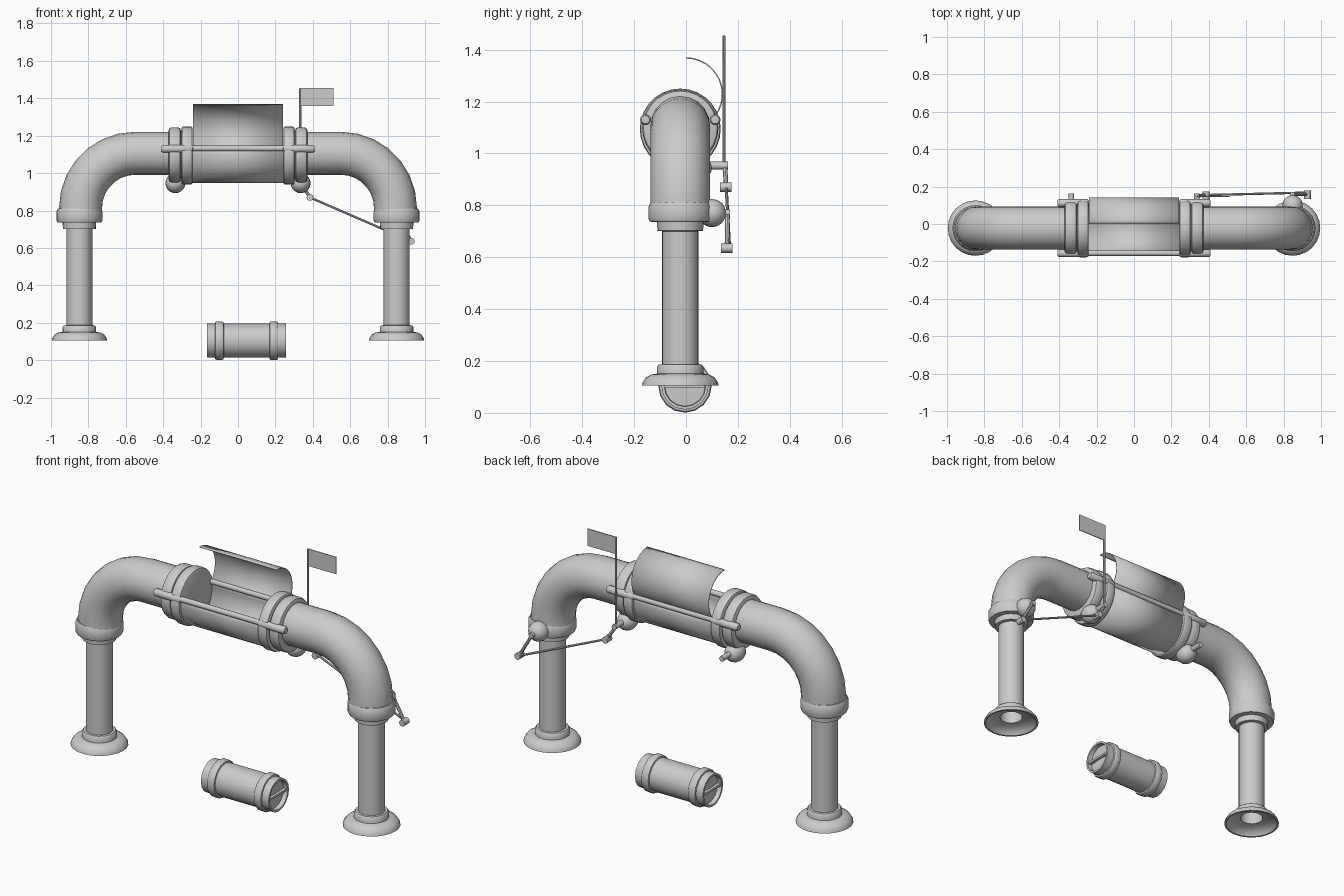
import bpy, bmesh
from math import sin, cos, pi, radians
from mathutils import Vector, Matrix

if "Cube" in bpy.data.objects:
    bpy.data.objects.remove(bpy.data.objects["Cube"])

Y0 = -0.022          # depth of the main pipe axis
ZP = 1.106           # height of the horizontal pipe axis


def finish(name, bm, angle=35):
    bmesh.ops.remove_doubles(bm, verts=bm.verts, dist=1e-5)
    bmesh.ops.recalc_face_normals(bm, faces=bm.faces)
    me = bpy.data.meshes.new(name)
    bm.to_mesh(me)
    bm.free()
    ob = bpy.data.objects.new(name, me)
    bpy.context.collection.objects.link(ob)
    bpy.ops.object.select_all(action='DESELECT')
    ob.select_set(True)
    bpy.context.view_layer.objects.active = ob
    bpy.ops.object.shade_smooth_by_angle(angle=radians(angle))
    return ob


def skin(name, rings, closed=True):
    """Bridge consecutive rings of points with quads."""
    bm = bmesh.new()
    vs = [[bm.verts.new(p) for p in ring] for ring in rings]
    n = len(vs[0])
    for a, b in zip(vs, vs[1:]):
        for i in range(n if closed else n - 1):
            j = (i + 1) % n
            bm.faces.new((a[i], a[j], b[j], b[i]))
    return finish(name, bm)


def lathe(name, profile, origin, axis='Z', seg=24):
    """Revolve (radius, height) points about an axis through origin."""
    o = Vector(origin)
    rings = []
    for r, h in profile:
        ring = []
        for i in range(seg):
            c, s = r * cos(2 * pi * i / seg), r * sin(2 * pi * i / seg)
            p = {'X': (h, c, s), 'Y': (c, h, s), 'Z': (c, s, h)}[axis]
            ring.append(o + Vector(p))
        rings.append(ring)
    return skin(name, rings)


def rod(name, a, b, r, seg=12):
    a, b = Vector(a), Vector(b)
    d = b - a
    bm = bmesh.new()
    m = Matrix.Translation((a + b) / 2) @ d.to_track_quat('Z', 'Y').to_matrix().to_4x4()
    bmesh.ops.create_cone(bm, cap_ends=True, segments=seg, radius1=r, radius2=r,
                          depth=d.length, matrix=m)
    return finish(name, bm)


def box(name, lo, hi):
    lo, hi = Vector(lo), Vector(hi)
    bm = bmesh.new()
    bmesh.ops.create_cube(bm, size=1, matrix=Matrix.Translation((lo + hi) / 2)
                          @ Matrix.Diagonal((*(hi - lo), 1)))
    return finish(name, bm)


def arc_shell(name, cy, cz, r, a0, a1, half, thick):
    """Thin curved sheet running along x."""
    n = 16
    rings = []
    for x in (-half, half):
        angs = [radians(a0 + (a1 - a0) * i / n) for i in range(n + 1)]
        rings.append([(x, cy + r * cos(a), cz + r * sin(a)) for a in angs])
    ob = skin(name, rings, closed=False)
    mod = ob.modifiers.new("thickness", 'SOLIDIFY')
    mod.thickness = thick
    mod.offset = 0
    return ob


def band(r, h0, h1, b=0.012):
    """Closed profile of a rounded disc."""
    return [(0, h0), (r - b, h0), (r - b * .3, h0 + b * .3), (r, h0 + b),
            (r, h1 - b), (r - b * .3, h1 - b * .3), (r - b, h1), (0, h1)]


for s, side in ((-1, "left"), (1, "right")):
    x = 0.848 * s
    # leg with hollow flared foot
    lathe(side + "_leg", [(.06, .3), (.06, .14), (.09, .136), (.125, .122), (.138, .105),
                          (.148, .105), (.145, .118), (.133, .136), (.112, .148), (.09, .151),
                          (.089, .178), (.083, .186), (.07, .187), (.07, .74)], (x, Y0, 0))
    # elbow collar
    lathe(side + "_elbow_collar", [(.07, .70), (.088, .702), (.09, .735), (.118, .737), (.123, .748),
                                   (.123, .793), (.115, .81), (.08, .812)], (x, Y0, 0))
    # curved pipe
    R, cx, cz = 0.292, 0.55, ZP - 0.292
    path = [((cx + R, cz - .04), 0)]
    path += [((cx + R * cos(t), cz + R * sin(t)), t) for t in (pi / 2 * i / 7 for i in range(8))]
    path.append(((.34, ZP), pi / 2))
    rings = []
    for (px, pz), t in path:
        rings.append([(s * (px + .115 * cos(a) * cos(t)), Y0 + .115 * sin(a),
                       pz + .115 * cos(a) * sin(t)) for a in (2 * pi * k / 20 for k in range(20))])
    skin(side + "_elbow_pipe", rings)
    # clamp rings at the loading chamber
    lathe(side + "_outer_clamp", band(.147, -.033, .033, .016), (.338 * s, Y0, 1.098), 'X', 28)
    lathe(side + "_neck", band(.128, -.02, .02), (.303 * s, Y0, 1.1), 'X', 28)
    lathe(side + "_inner_clamp", band(.156, -.03, .03, .012), (.272 * s, Y0, 1.094), 'X', 28)
    # rail lugs on the clamps
    for y, where in ((-.156, "front"), (.112, "back")):
        lathe(f"{side}_{where}_lug", [(0, -.085), (.016, -.083), (.021, -.075), (.021, .075),
                                      (.016, .083), (0, .085)], (.325 * s, y, 1.13), 'X', 14)
    # bulb valve under the clamp with a stub pointing back
    bulb = [(.053 * sin(t), .02 - .06 * cos(t)) for t in (pi * i / 10 for i in range(11))]
    lathe(side + "_bulb", bulb, (.335 * s, .02, .946), 'Y', 20)
    rod(side + "_bulb_stub", (.335 * s, .07, .953), (.335 * s, .162, .953), .015)

# chamber tray, rails and raised lid
arc_shell("chamber_tray", Y0, 1.09, .139, 162, 378, .245, .006)
for y, where in ((-.156, "front"), (.112, "back")):
    rod(where + "_rail", (-.26, y, 1.132), (.26, y, 1.132), .015)
arc_shell("open_lid", 0, 1.228, .14, -42, 90, .24, .005)

# signal flag and its pole
rod("flag_pole", (.333, .147, .94), (.333, .147, 1.452), .006, 8)
box("flag", (.331, .1445, 1.36), (.51, .1495, 1.456))

# linkage from flag to the ball on the right leg
lathe("leg_ball", [(.054 * sin(t), -.054 * cos(t)) for t in (pi * i / 12 for i in range(13))],
      (.848, .1, .77), 'Y', 20)
rod("leg_ball_stub", (.848, .14, .77), (.848, .17, .77), .014)
rod("flag_crank", (.333, .15, .95), (.385, .155, .87), .009, 8)
rod("leg_crank", (.848, .16, .77), (.927, .158, .635), .009, 8)
rod("upper_pivot", (.385, .131, .87), (.385, .175, .87), .018)
rod("lower_pivot", (.927, .135, .635), (.927, .179, .635), .018)
rod("link_rod", (.385, .155, .87), (.927, .168, .635), .006, 8)

# canister with recessed ends, two bands and pull bars
half = [(0, .192), (.078, .186), (.08, .211), (.091, .211), (.091, .169), (.099, .167),
        (.103, .16), (.103, .131), (.099, .124), (.091, .122)]
prof = half + [(r, -h) for r, h in reversed(half)]
half_x = half  # bands sit inboard of the rims
lathe("canister", prof, (.046, -.004, .104), 'X', 16)
for s, side in ((-1, "left"), (1, "right")):
    c = .046 + .196 * s
    box(side + "_canister_pull", (c - .01, -.082, .098), (c + .01, .074, .110))
